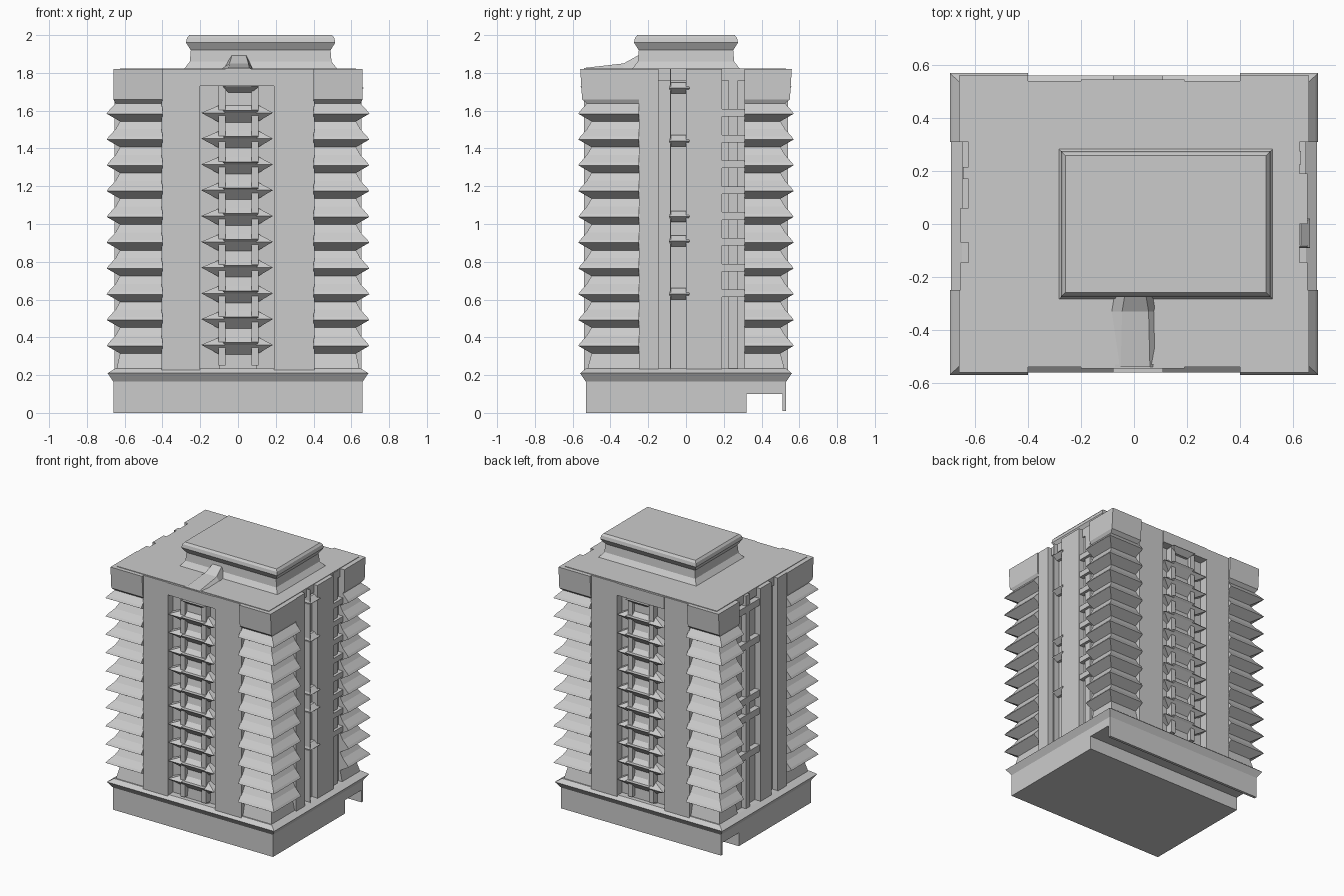
import bpy, bmesh

if "Cube" in bpy.data.objects:
    bpy.data.objects.remove(bpy.data.objects["Cube"])

def make(name, bm):
    bmesh.ops.recalc_face_normals(bm, faces=bm.faces)
    me = bpy.data.meshes.new(name)
    bm.to_mesh(me)
    bm.free()
    ob = bpy.data.objects.new(name, me)
    bpy.context.collection.objects.link(ob)
    return ob

def loft(name, rings):
    """Stack of rectangles (x0, x1, y0, y1, z) skinned into a closed solid."""
    bm = bmesh.new()
    loops = []
    for x0, x1, y0, y1, z in rings:
        loops.append([bm.verts.new((x, y, z)) for x, y in
                      ((x0, y0), (x1, y0), (x1, y1), (x0, y1))])
    for a, b in zip(loops, loops[1:]):
        for i in range(4):
            j = (i + 1) % 4
            bm.faces.new((a[i], a[j], b[j], b[i]))
    bm.faces.new(loops[0][::-1])
    bm.faces.new(loops[-1])
    return make(name, bm)

def box(name, x0, x1, y0, y1, z0, z1):
    return loft(name, [(x0, x1, y0, y1, z0), (x0, x1, y0, y1, z1)])

FLOORS = [0.36 + 0.1365 * i for i in range(10)]
TOP = 1.82

# ground floor plinth with flared cornice, recessed at the rear underside
box("plinth", -0.66, 0.66, -0.53, 0.32, 0, 0.17)
box("rear_overhang", -0.66, 0.66, 0.32, 0.53, 0.10, 0.17)
box("rear_skirt", -0.66, 0.66, 0.51, 0.53, 0.01, 0.10)
loft("plinth_cornice", [(-0.66, 0.66, -0.53, 0.53, 0.165),
                        (-0.69, 0.69, -0.56, 0.56, 0.21),
                        (-0.65, 0.65, -0.53, 0.53, 0.235)])

# recessed inner core
box("core", -0.61, 0.61, -0.48, 0.48, 0.2, TOP)

# corner balcony stacks with sawtooth profile
for sx in (-1, 1):
    for sy in (-1, 1):
        yi = 0.25 if sy < 0 else 0.31
        prof = [(0.65, 0.53, 0.2)]
        for z in FLOORS:
            prof += [(0.625, 0.50, z - 0.045), (0.695, 0.57, z - 0.005),
                     (0.685, 0.56, z + 0.01), (0.648, 0.525, z + 0.05)]
        prof += [(0.66, 0.55, 1.66), (0.66, 0.56, TOP)]
        rings = []
        for X, Y, z in prof:
            xs, ys = sorted((sx * 0.40, sx * X)), sorted((sy * yi, sy * Y))
            rings.append((*xs, *ys, z))
        loft("corner_balconies", rings)

# front and back piers, header and central window bay
for sy in (-1, 1):
    def ybox(name, x0, x1, y0, y1, z0, z1):
        a, b = sorted((sy * y0, sy * y1))
        return box(name, x0, x1, a, b, z0, z1)
    for x0, x1 in ((-0.405, -0.20), (0.19, 0.405)):
        ybox("facade_pier", x0, x1, 0.4, 0.54, 0.2, TOP)
    ybox("facade_header", -0.20, 0.19, 0.4, 0.545, 1.73, TOP)
    rings = [(-0.10, 0.10, 0.235)]
    bay = [(-0.10, 0.10, 0.50, 0.2)]
    for z in FLOORS:
        bay += [(-0.10, 0.10, 0.495, z - 0.05), (-0.195, 0.185, 0.545, z),
                (-0.10, 0.11, 0.505, z + 0.04)]
    bay += [(-0.10, 0.10, 0.50, 1.75)]
    loft("central_bay", [(a, b, *sorted((sy * 0.4, sy * y)), z)
                         for a, b, y, z in bay])
    # side mullions and projecting sills of the bay
    for x in (-0.085, 0.09):
        ybox("bay_mullion", x - 0.018, x + 0.018, 0.4, 0.53, 0.25, 1.73)
    for z in FLOORS + [1.715]:
        loft("bay_sill", [(-0.05, 0.07, *sorted((sy * 0.4, sy * 0.52)), z - 0.02),
                          (-0.08, 0.11, *sorted((sy * 0.4, sy * 0.56)), z + 0.012)])

# side piers, leaving vertical channels between them
def sbox(name, s, y0, y1, z0, z1, x=0.655):
    a, b = sorted((s * 0.5, s * x))
    return box(name, a, b, y0, y1, z0, z1)

for s, piers in ((1, ((-0.25, -0.145), (-0.085, -0.08), (0.0, 0.19))),
                 (-1, ((-0.25, -0.145), (-0.07, 0.06)))):
    for y0, y1 in piers:
        sbox("side_pier", s, y0, y1, 0.2, TOP)

# side window strips, rungs and ledges inside the channels
for z in (0.63, 0.91, 1.04, 1.44, 1.72):
    a, b = sorted((0.5, 0.665))
    loft("side_ledge", [(a, 0.63, -0.08, 0.0, z - 0.03), (a, b, -0.09, 0.02, z),
                        (a, 0.63, -0.08, 0.0, z + 0.03)])
for z in FLOORS[2:]:
    sbox("side_rung", 1, 0.185, 0.315, z - 0.02, z + 0.02, 0.65)
sbox("side_strip", 1, 0.225, 0.275, 0.2, TOP, 0.63)
sbox("side_strip", -1, 0.17, 0.215, 0.2, TOP, 0.645)
for z in (0.63, 0.91, 1.04, 1.45, 1.72):
    sbox("side_ledge", -1, 0.05, 0.315, z - 0.025, z + 0.025, 0.65)

# roof slab (slim edges leave the channel notches open)
box("roof_slab", -0.625, 0.625, -0.53, 0.53, 1.76, TOP + 0.004)

# penthouse with waisted wall and bevelled cap
def ph(o, z):
    return (-0.25 - o, 0.49 + o, -0.25 - o, 0.25 + o, z)
loft("penthouse", [ph(0.04, 1.815), ph(0.005, 1.86), ph(0.0, 1.92),
                   ph(0.025, 1.96), ph(0.02, 1.985), ph(0.008, 2.0)])

# sloped roof ridge from the penthouse to the front edge
bm = bmesh.new()
sec = []
for y, h, w in ((-0.24, 1.90, 0.07), (-0.33, 1.85, 0.085), (-0.54, 1.826, 0.09)):
    sec.append([bm.verts.new(p) for p in
                ((-0.02 - w, y, 1.81), (0.04 - w, y, h),
                 (-0.03 + w, y, h), (w, y, 1.81))])
for a, b in zip(sec, sec[1:]):
    for i in range(4):
        j = (i + 1) % 4
        bm.faces.new((a[i], a[j], b[j], b[i]))
bm.faces.new(sec[0])
bm.faces.new(sec[-1])
make("roof_ridge", bm)
